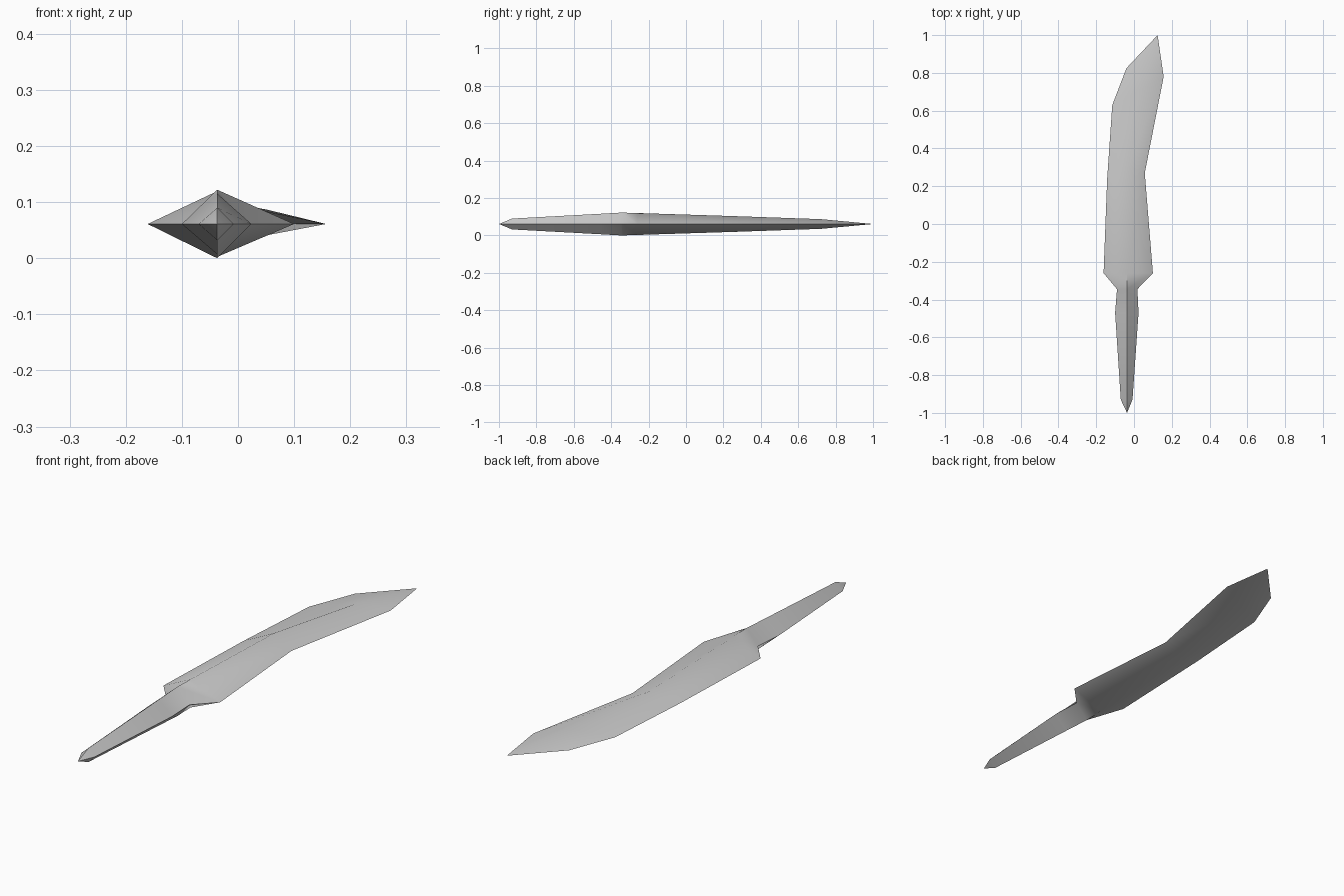
import bpy, bmesh, math

cube = bpy.data.objects.get("Cube")
if cube:
    bpy.data.objects.remove(cube, do_unlink=True)

MID = 0.061  # height of the cutting edge plane

steel = bpy.data.materials.new("grey steel")
steel.use_nodes = True
grey = (0.6, 0.6, 0.6, 1.0)
steel.diffuse_color = grey
steel.node_tree.nodes["Principled BSDF"].inputs["Base Color"].default_value = grey

# Diamond sections from pommel to tip: left edge, right edge, upper ridge, lower ridge, half thickness
sections = [
    ((-0.070, -0.93), (-0.008, -0.93), (-0.037, -0.93), (-0.037, -0.93), 0.029),  # pommel
    ((-0.100, -0.47), (0.024, -0.47), (-0.037, -0.47), (-0.037, -0.47), 0.054),   # grip
    ((-0.090, -0.345), (0.018, -0.345), (-0.037, -0.345), (-0.037, -0.345), 0.061),  # neck
    ((-0.161, -0.26), (0.100, -0.26), (-0.037, -0.26), (-0.037, -0.26), 0.0585),  # heel
    ((-0.142, 0.24), (0.057, 0.27), (-0.037, 0.29), (-0.037, 0.29), 0.041),       # waist
    ((-0.115, 0.63), (0.157, 0.78), (0.050, 0.72), (0.020, 0.72), 0.026),         # belly
]

bm = bmesh.new()


def vert(xy, dz=0.0):
    return bm.verts.new((xy[0], xy[1], MID + dz))


rings = []
for left, right, top, bottom, half in sections:
    rings.append([vert(left), vert(top, half), vert(right), vert(bottom, -half)])

# Skin between neighbouring sections
for a, b in zip(rings, rings[1:]):
    for i in range(4):
        j = (i + 1) % 4
        bm.faces.new((a[i], a[j], b[j], b[i]))

# Pointed pommel end
butt = vert((-0.037, -1.0))
for i in range(4):
    bm.faces.new((butt, rings[0][(i + 1) % 4], rings[0][i]))

# Clipped tip, fanned from the end of each ridge
left, top, right, bottom = rings[-1]
rim = [left, vert((-0.040, 0.825)), vert((0.125, 1.0)), right]
for ridge in (top, bottom):
    for p, q in zip(rim, rim[1:]):
        bm.faces.new((ridge, p, q))

bmesh.ops.recalc_face_normals(bm, faces=bm.faces)
mesh = bpy.data.meshes.new("knife_blade_and_grip")
bm.to_mesh(mesh)
bm.free()
mesh.materials.append(steel)

knife = bpy.data.objects.new("knife_blade_and_grip", mesh)
bpy.context.collection.objects.link(knife)
bpy.ops.object.select_all(action="DESELECT")
knife.select_set(True)
bpy.context.view_layer.objects.active = knife
bpy.ops.object.shade_smooth_by_angle(angle=math.radians(60))
